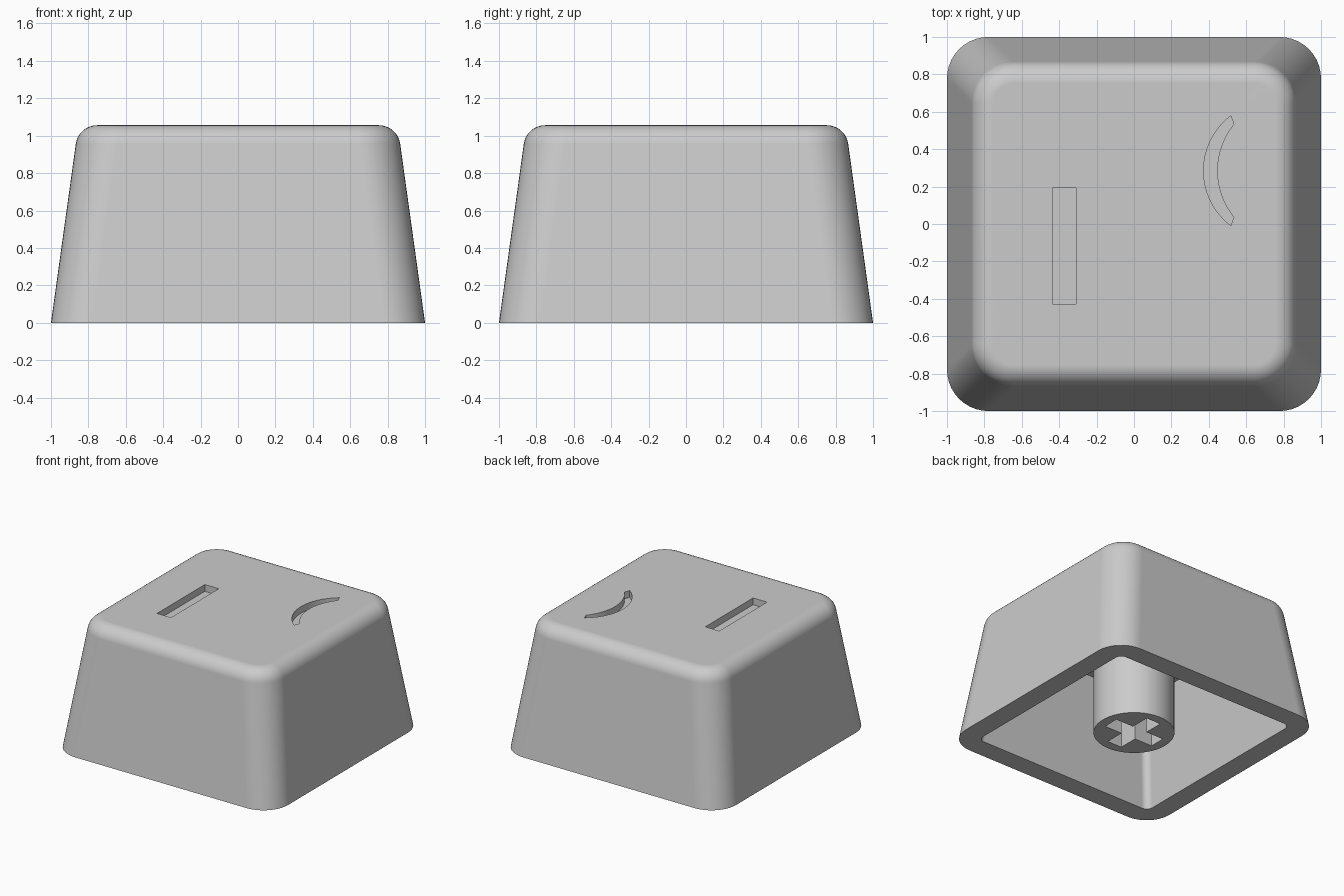
import bpy, bmesh
from math import sin, cos, tan, pi, radians, atan2, hypot

if "Cube" in bpy.data.objects:
    bpy.data.objects.remove(bpy.data.objects["Cube"])

HEIGHT = 1.056
DRAFT = radians(7.9)       # lean of the side walls
CORNER = 0.222             # vertical corner radius
FILLET = 0.115             # rounding of the top edge
WALL = 0.168
CEILING = 0.87
ENGRAVE = 0.056

grey = bpy.data.materials.new("light grey plastic")
grey.use_nodes = True
grey.diffuse_color = (0.6, 0.6, 0.6, 1)
grey.node_tree.nodes["Principled BSDF"].inputs["Base Color"].default_value = (0.6, 0.6, 0.6, 1)


def loft(name, rings):
    """Closed solid through rings of points, capped at both ends."""
    bm = bmesh.new()
    loops = [[bm.verts.new(p) for p in ring] for ring in rings]
    for a, b in zip(loops, loops[1:]):
        for i in range(len(a)):
            j = (i + 1) % len(a)
            bm.faces.new((a[i], a[j], b[j], b[i]))
    bm.faces.new(loops[0][::-1])
    bm.faces.new(loops[-1])
    bmesh.ops.recalc_face_normals(bm, faces=bm.faces)
    mesh = bpy.data.meshes.new(name)
    bm.to_mesh(mesh)
    bm.free()
    mesh.materials.append(grey)
    obj = bpy.data.objects.new(name, mesh)
    bpy.context.collection.objects.link(obj)
    return obj


def rounded_square(half, radius, z, steps=10):
    pts = []
    for q in range(4):
        mid = q * pi / 2 + pi / 4
        cx = (half - radius) * (1 if cos(mid) > 0 else -1)
        cy = (half - radius) * (1 if sin(mid) > 0 else -1)
        for i in range(steps + 1):
            a = q * pi / 2 + i / steps * pi / 2
            pts.append((cx + radius * cos(a), cy + radius * sin(a), z))
    return pts


def prism(name, outline, z0, z1):
    return loft(name, [[(x, y, z) for x, y in outline] for z in (z0, z1)])


def arc(apex, sag, chord, y0, steps=24):
    """Arc bulging to -x, from its upper end to its lower end."""
    r = (chord ** 2 + sag ** 2) / (2 * sag)
    span = atan2(chord, r - sag)
    return [(apex + r - r * cos(t), y0 + r * sin(t))
            for t in (span * (1 - 2 * i / steps) for i in range(steps + 1))]


def cut(obj, cutter):
    cutter.hide_render = True
    mod = obj.modifiers.new("cut", 'BOOLEAN')
    mod.operation = 'DIFFERENCE'
    mod.solver = 'EXACT'
    mod.object = cutter
    bpy.context.view_layer.objects.active = obj
    bpy.ops.object.modifier_apply(modifier=mod.name)
    bpy.data.objects.remove(cutter)


def finish(obj):
    bpy.ops.object.select_all(action='DESELECT')
    obj.select_set(True)
    bpy.context.view_layer.objects.active = obj
    bpy.ops.object.shade_smooth_by_angle(angle=radians(30))
    mod = obj.modifiers.new("even shading", 'WEIGHTED_NORMAL')
    mod.keep_sharp = True


# Hollow cap: ceiling, inner walls, rim, outer walls, rounded top edge
inner_radius = CORNER - WALL
inner_half = 1 - WALL
rings = [rounded_square(inner_half - CEILING * tan(DRAFT), inner_radius, CEILING),
         rounded_square(inner_half, inner_radius, 0),
         rounded_square(1, CORNER, 0)]
centre_z = HEIGHT - FILLET
tangent_z = centre_z + FILLET * sin(DRAFT)
tangent_half = 1 - tangent_z * tan(DRAFT)
centre_x = tangent_half - FILLET * cos(DRAFT)
for i in range(9):
    a = DRAFT + (pi / 2 - DRAFT) * i / 8
    half = centre_x + FILLET * cos(a)
    rings.append(rounded_square(half, CORNER - (tangent_half - half),
                                centre_z + FILLET * sin(a)))
cap = loft("cap_shell", rings)

# Engraved bar and curved stroke in the top face
floor = HEIGHT - ENGRAVE
bar = [(-0.437, -0.428), (-0.31, -0.428), (-0.31, 0.193), (-0.437, 0.193)]
cut(cap, prism("bar_cutter", bar, floor, HEIGHT + 0.1))
stroke = arc(0.372, 0.145, 0.293, 0.285) + arc(0.445, 0.089, 0.249, 0.285)[::-1]
cut(cap, prism("curve_cutter", stroke, floor, HEIGHT + 0.1))
finish(cap)

# Round stem with a cross-shaped socket
circle = [(0.305 * cos(i * pi / 32), 0.305 * sin(i * pi / 32)) for i in range(64)]
stem = prism("stem", circle, 0, CEILING + 0.01)
L, W = 0.228, 0.066
cross = []
for q in range(4):
    c, s = round(cos(q * pi / 2)), round(sin(q * pi / 2))
    cross += [(x * c - y * s, x * s + y * c) for x, y in ((L, -W), (L, W), (W, W))]
cut(stem, prism("cross_cutter", cross, -0.1, 0.44))
finish(stem)
